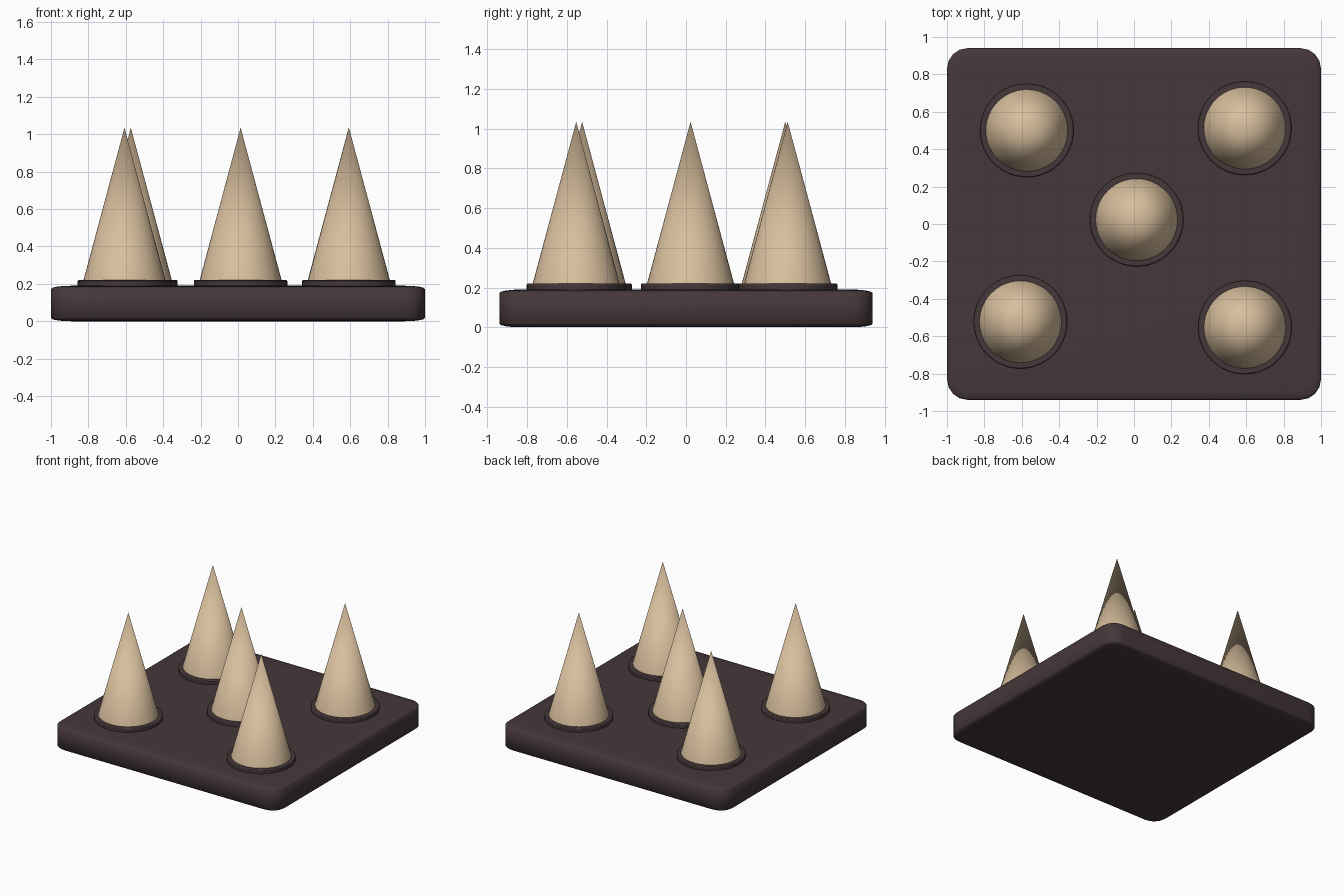
import bpy, math
from mathutils import Matrix

if "Cube" in bpy.data.objects:
    bpy.data.objects.remove(bpy.data.objects["Cube"])


def material(name, rgb):
    m = bpy.data.materials.new(name)
    m.diffuse_color = (*rgb, 1)
    m.use_nodes = True
    m.node_tree.nodes["Principled BSDF"].inputs["Base Color"].default_value = m.diffuse_color
    return m


DARK = material("dark_plastic", (0.060, 0.038, 0.042))
TAN = material("tan", (0.69, 0.52, 0.34))


def finish(name, mat, smooth_angle=None):
    ob = bpy.context.object
    ob.name = name
    ob.data.materials.append(mat)
    if smooth_angle is None:
        bpy.ops.object.shade_smooth()
    else:
        bpy.ops.object.shade_smooth_by_angle(angle=math.radians(smooth_angle))
    return ob


# base slab: rounded block, flattened so the edge rounding is shallow in height
FLAT = 0.16
bpy.ops.mesh.primitive_cube_add(size=1)
base = bpy.context.object
base.data.transform(Matrix.Diagonal((2.0, 1.88, 0.19 / FLAT, 1)))
bevel = base.modifiers.new("rounded", 'BEVEL')
bevel.width = 0.11
bevel.segments = 4
bpy.ops.object.modifier_apply(modifier="rounded")
base.data.transform(Matrix.Translation((0, 0, 0.095)) @ Matrix.Diagonal((1, 1, FLAT, 1)))
finish("base", DARK)

# spikes: one at each corner and one in the middle, each on a thin collar
SPIKES = [(-0.607, -0.523), (0.593, -0.553), (-0.573, 0.5), (0.592, 0.512), (0.014, 0.023)]
for i, (x, y) in enumerate(SPIKES, 1):
    bpy.ops.mesh.primitive_cylinder_add(vertices=48, radius=0.25, depth=0.06,
                                        location=(x, y, 0.19))
    collar = bpy.context.object
    b = collar.modifiers.new("rim", 'BEVEL')
    b.width = 0.006
    b.segments = 2
    finish(f"collar_{i}", DARK, 50)

    bpy.ops.mesh.primitive_cone_add(vertices=48, radius1=0.223, radius2=0, depth=0.83,
                                    location=(x, y, 0.62))
    finish(f"spike_{i}", TAN, 60)
